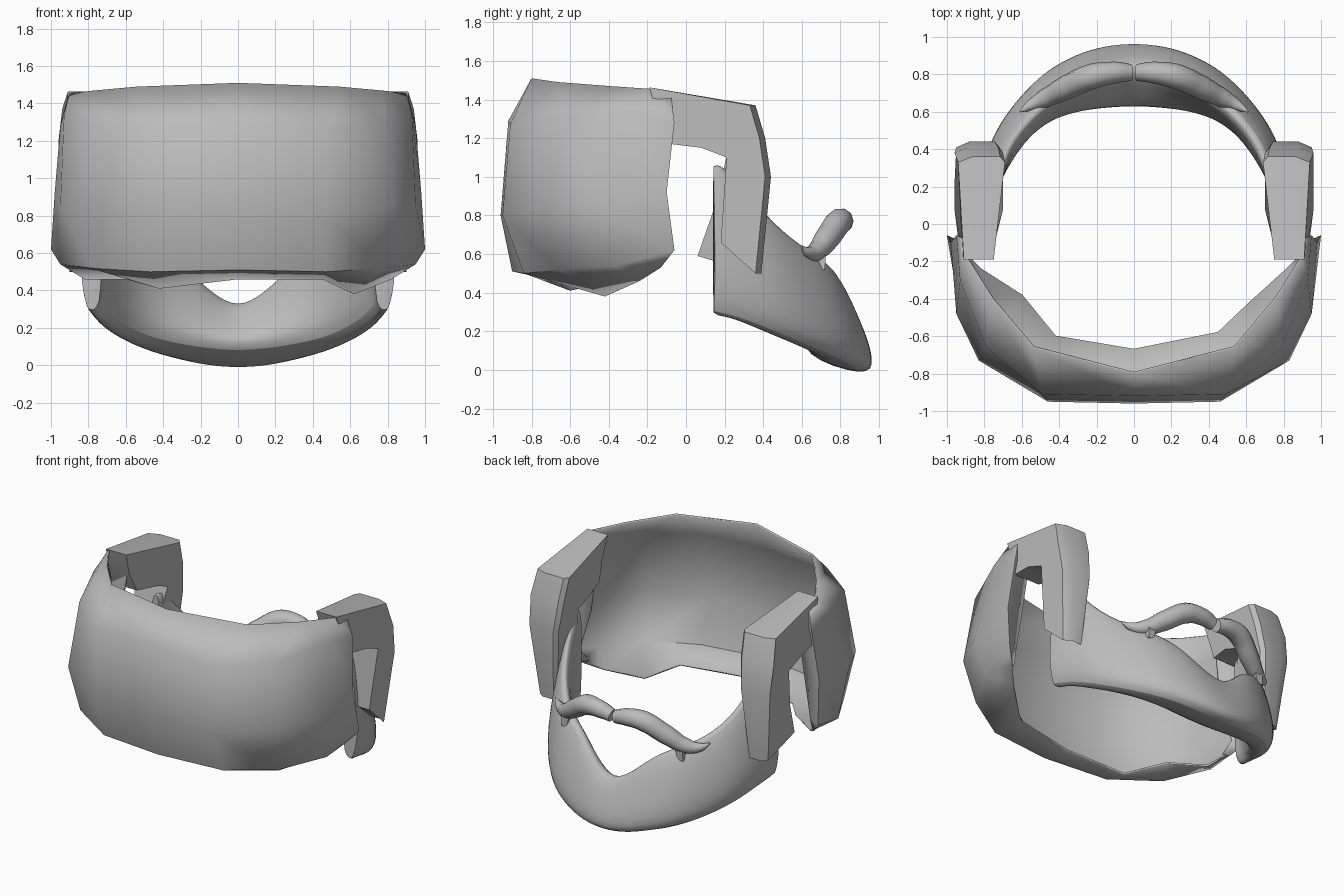
import bpy, bmesh
from mathutils import Vector

cube = bpy.data.objects.get("Cube")
if cube:
    bpy.data.objects.remove(cube)

grey = bpy.data.materials.new("hair_grey")
grey.use_nodes = True
COLOUR = (0.5, 0.5, 0.5, 1)
grey.diffuse_color = COLOUR
grey.node_tree.nodes["Principled BSDF"].inputs["Base Color"].default_value = COLOUR


def make_object(name, bm, angle):
    bmesh.ops.recalc_face_normals(bm, faces=bm.faces)
    mesh = bpy.data.meshes.new(name)
    bm.to_mesh(mesh)
    bm.free()
    mesh.materials.append(grey)
    obj = bpy.data.objects.new(name, mesh)
    bpy.context.collection.objects.link(obj)
    bpy.ops.object.select_all(action='DESELECT')
    bpy.context.view_layer.objects.active = obj
    obj.select_set(True)
    bpy.ops.object.shade_smooth_by_angle(angle=angle)
    return obj


def loft(name, sections, closed, angle):
    """Skin a row of cross-sections; closed sections also get end caps."""
    bm = bmesh.new()
    rows = [[bm.verts.new(p) for p in s] for s in sections]
    n = len(rows[0])
    for a, b in zip(rows, rows[1:]):
        for i in range(n if closed else n - 1):
            j = (i + 1) % n
            bm.faces.new((a[i], a[j], b[j], b[i]))
    if closed:
        bm.faces.new(rows[0])
        bm.faces.new(rows[-1])
    return make_object(name, bm, angle)


def mirrored(half):
    """Sections listed from the centre outwards, completed on the other side."""
    other = [[(-x, y, z) for x, y, z in s] for s in half[1:]]
    return other[::-1] + half


# Back hair: faceted shell, each section runs from rim to curled lower edge,
# and the last section folds the front edge inwards
hair_half = [
    [(0, -.80, 1.51), (0, -.92, 1.29), (0, -.96, .80), (0, -.90, .51), (0, -.67, .46)],
    [(.54, -.66, 1.49), (.49, -.91, 1.27), (.46, -.95, .80), (.47, -.84, .50), (.45, -.58, .46)],
    [(.76, -.40, 1.47), (.79, -.66, 1.30), (.83, -.73, .85), (.79, -.65, .52), (.62, -.42, .38)],
    [(.90, -.18, 1.455), (.93, -.30, 1.34), (.95, -.48, .85), (.95, -.36, .54), (.82, -.24, .46)],
    [(.91, -.08, 1.44), (.95, -.06, 1.28), (.98, -.10, .92), (1.0, -.06, .62), (.92, -.13, .53)],
    [(.78, -.10, 1.44), (.79, -.12, 1.28), (.84, -.13, .92), (.91, -.10, .63), (.88, -.16, .54)],
]
hair_sections = mirrored(hair_half)
# The lower edge hangs unevenly on the right-hand side
hair_sections[3][-1] = (-.60, -.38, .46)
hair_sections[4][-1] = (-.42, -.60, .41)
hair = loft("back_hair", hair_sections, False, 0.9)
shell = hair.modifiers.new("thickness", 'SOLIDIFY')
shell.thickness = 0.012
shell.offset = -1

# Sideburns: bent strips running forward from the hair and down the cheek
# each profile point is y, z, inner x, outer x; the heel differs per side
top = [(-.19, 1.463, .75, .91), (.33, 1.37, .69, .94), (.38, 1.20, .70, .96),
       (.41, 1.0, .72, .95), (.36, .50, .76, .90)]
under = [(.21, 1.10, .70, .96), (.08, 1.15, .70, .96), (-.08, 1.17, .74, .94),
         (-.14, 1.30, .76, .92)]
heels = {"left": (1, [(.18, .66, .76, .91)]),
         "right": (-1, [(.06, .59, .77, .90), (.14, .82, .75, .92)])}
for label, (side, heel) in heels.items():
    strip = top + heel + under
    layers = [[(side * (i + (o - i) * t), y + (push if y > .3 else 0), z) for y, z, i, o in strip]
              for t, push in ((0, 0), (.1, .03), (.7, .03), (1, 0))]
    loft(label + "_sideburn", layers, True, 0.6)

# Beard: solid band round the jaw
# lower outer, upper outer, upper inner and lower inner corner per section
jaw = [
    [(0, .95, -.05), (0, .87, .31), (0, .80, .30), (0, .57, .08)],
    [(.16, .94, -.04), (.15, .84, .40), (.14, .77, .39), (.20, .56, .09)],
    [(.30, .90, -.01), (.29, .78, .54), (.27, .71, .53), (.39, .54, .11)],
    [(.45, .82, .03), (.45, .70, .61), (.42, .63, .60), (.51, .49, .14)],
    [(.60, .67, .09), (.57, .59, .67), (.53, .54, .66), (.61, .39, .19)],
    [(.73, .48, .17), (.70, .43, .80), (.65, .40, .80), (.67, .28, .23)],
    [(.79, .28, .24), (.76, .22, 1.06), (.71, .22, 1.06), (.72, .22, .27)],
    [(.81, .14, .27), (.77, .14, 1.08), (.72, .14, 1.08), (.73, .14, .28)],
]
beard_half = []
for corners in jaw:
    lo, up, up_in, lo_in = map(Vector, corners)
    out = Vector((lo.x, lo.y, 0)).normalized() * 0.05
    beard_half.append([lo, lo.lerp(up, .25) + out, lo.lerp(up, .65) + out * .7,
                       up, up_in, up_in.lerp(lo_in, .5), lo_in])
beard = loft("beard", mirrored(beard_half), True, 0.9)
# Keep the flat ends of the beard crisp
crease = beard.data.attributes.new("crease_edge", 'FLOAT', 'EDGE')
for e in beard.data.edges:
    a, b = (beard.data.vertices[v].co for v in e.vertices)
    if a.y < .15 and b.y < .15:
        crease.data[e.index].value = 0.9
smooth = beard.modifiers.new("smooth", 'SUBSURF')
smooth.levels = smooth.render_levels = 2

# Moustache: two tapered locks with upturned tips
path = [(.015, .81, .75, .045), (.10, .81, .77, .058), (.22, .79, .765, .068),
        (.36, .73, .68, .065), (.48, .67, .61, .05), (.56, .63, .61, .028), (.61, .60, .64, .004)]
for side, label in ((1, "left"), (-1, "right")):
    curve = bpy.data.curves.new(label + "_moustache", 'CURVE')
    curve.dimensions = '3D'
    curve.bevel_depth = 1
    curve.bevel_resolution = 3
    curve.resolution_u = 6
    curve.use_fill_caps = True
    line = curve.splines.new('BEZIER')
    line.bezier_points.add(len(path) - 1)
    for point, (x, y, z, r) in zip(line.bezier_points, path):
        point.co = (side * x, y, z)
        point.radius = r
        point.handle_left_type = point.handle_right_type = 'AUTO'
    curve.materials.append(grey)
    lock = bpy.data.objects.new(label + "_moustache", curve)
    bpy.context.collection.objects.link(lock)

    # Short strand linking the moustache to the beard
    strand = [[(side * (x + dx), y + dy, z) for dx, dy in ((-w, -w), (w, -w), (w, w), (-w, w))]
              for x, y, z, w in ((.44, .69, .64, .035), (.46, .70, .52, .02))]
    loft(label + "_strand", strand, True, 0.9)
